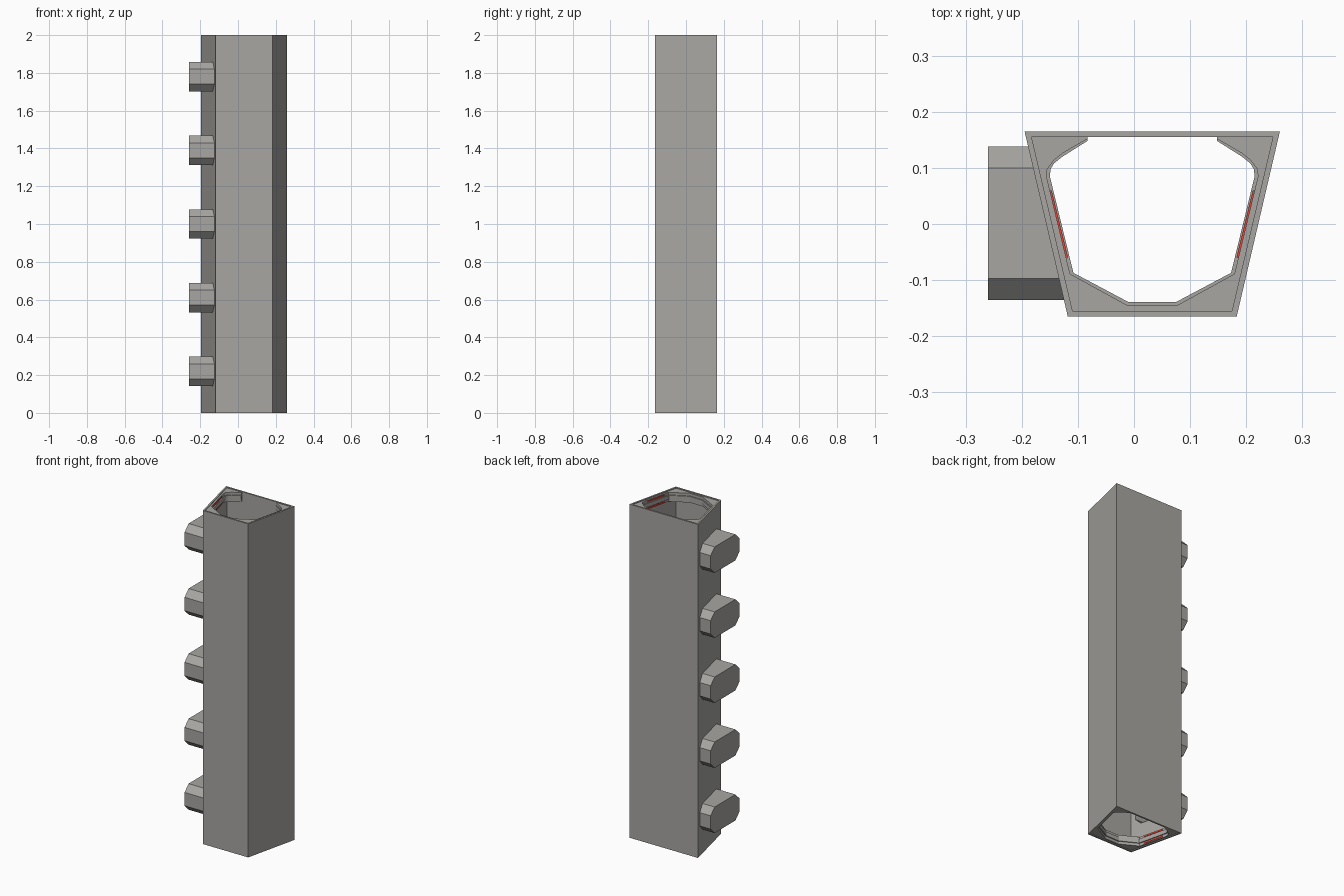
import bpy, bmesh

if "Cube" in bpy.data.objects:
    bpy.data.objects.remove(bpy.data.objects["Cube"])

CX = 0.0325          # mirror axis of the trapezoid tube
H = 2.0

# Dark grey panels and red lights
grey = bpy.data.materials.new("dark_grey")
grey.diffuse_color = (0.39, 0.38, 0.36, 1)
grey.use_nodes = True
grey.node_tree.nodes["Principled BSDF"].inputs["Base Color"].default_value = grey.diffuse_color
red = bpy.data.materials.new("red_light")
red.diffuse_color = (0.8, 0.06, 0.04, 1)
red.use_nodes = True
red.node_tree.nodes["Principled BSDF"].inputs["Base Color"].default_value = red.diffuse_color


def loft(name, rings, wrap=False, color=grey):
    """Skin equal-length vertex rings; cap the ends unless wrapped."""
    bm = bmesh.new()
    vs = [[bm.verts.new(p) for p in r] for r in rings]
    n = len(rings[0])
    pairs = list(zip(vs, vs[1:])) + ([(vs[-1], vs[0])] if wrap else [])
    for a, b in pairs:
        for i in range(n):
            j = (i + 1) % n
            bm.faces.new((a[i], a[j], b[j], b[i]))
    if not wrap:
        bm.faces.new(vs[0])
        bm.faces.new(vs[-1])
    bmesh.ops.recalc_face_normals(bm, faces=bm.faces)
    me = bpy.data.meshes.new(name)
    bm.to_mesh(me)
    bm.free()
    ob = bpy.data.objects.new(name, me)
    bpy.context.collection.objects.link(ob)
    me.materials.append(color)
    return ob


def at(profile, z):
    return [(x, y, z) for x, y in profile]


def mirrored(half):
    """Half profile as (distance from axis, y), completed on the other side."""
    return [(CX - d, y) for d, y in half] + [(CX + d, y) for d, y in reversed(half)]


# Trapezoid shell, open at both ends
outer = mirrored([(0.2275, 0.165), (0.1505, -0.165)])
inner = mirrored([(0.215, 0.155), (0.142, -0.155)])
shell = loft("corridor_shell", [at(outer, 0), at(outer, H), at(inner, H), at(inner, 0)], wrap=True)


def octagon(inset):
    """Alcove outline in y, z."""
    y0, y1, h, c = -0.135 + inset, 0.138 - inset, 0.078 - inset, 0.038 - inset * 0.4
    return [(y0 + c, -h), (y1 - c, -h), (y1, -h + c), (y1, h - c),
            (y1 - c, h), (y0 + c, h), (y0, h - c), (y0, -h + c)]


def wall_x(y):
    return CX - 0.1505 - (y + 0.165) * 0.2333


# Five hollow alcoves on the left wall, opening into the corridor
for k in range(5):
    z = 0.22 + k * 0.39
    big, small = octagon(0), octagon(0.01)
    loft("alcove", [
        [(-0.26, y, z + t) for y, t in big],
        [(wall_x(y) + 0.004, y, z + t) for y, t in big],
        [(wall_x(y) + 0.012, y, z + t) for y, t in small],
        [(-0.25, y, z + t) for y, t in small]])
    cutter = loft("alcove_cutter", [[(-0.3, y, z + t) for y, t in small],
                                    [(-0.08, y, z + t) for y, t in small]])
    cutter.hide_render = True
    mod = shell.modifiers.new("opening", 'BOOLEAN')
    mod.operation = 'DIFFERENCE'
    mod.solver = 'EXACT'
    mod.object = cutter
    bpy.context.view_layer.objects.active = shell
    bpy.ops.object.modifier_apply(modifier=mod.name)
    bpy.data.objects.remove(cutter)


def rib_profile(o):
    """C-shaped frame hugging the walls, open at the ceiling; o widens the opening."""
    hole = [(0.1155, 0.148 + o * 0.6), (0.160, 0.120 + o), (0.175, 0.108 + o),
            (0.181 + o, 0.098), (0.1825 + o, 0.085), (0.1405 + o, -0.087 - o * 0.3),
            (0.0425 + o * 0.3, -0.139 - o)]
    wall = [(0.1155, 0.156), (0.216, 0.156), (0.143, -0.156)]
    return mirrored(wall) + mirrored(hole)[::-1]


# Ribs between the alcoves with two red light strips on each side
for k in range(6):
    z = 0.032 + k * (H - 0.064) / 5
    core, flange = rib_profile(0), rib_profile(0.006)
    loft("rib_core", [at(core, z - 0.012), at(core, z + 0.012)])
    loft("rib_flange", [at(flange, z - 0.028), at(flange, z + 0.028)])
    for s in (-1, 1):
        for dz in (-0.02, 0.02):
            def edge(y, d):
                return CX + s * (0.1617 + y * 0.2442 + d)
            quad = [(edge(-0.06, 0.008), -0.06), (edge(-0.06, 0.003), -0.06),
                    (edge(0.06, 0.003), 0.06), (edge(0.06, 0.008), 0.06)]
            loft("light_strip", [at(quad, z + dz - 0.004), at(quad, z + dz + 0.004)], color=red)
